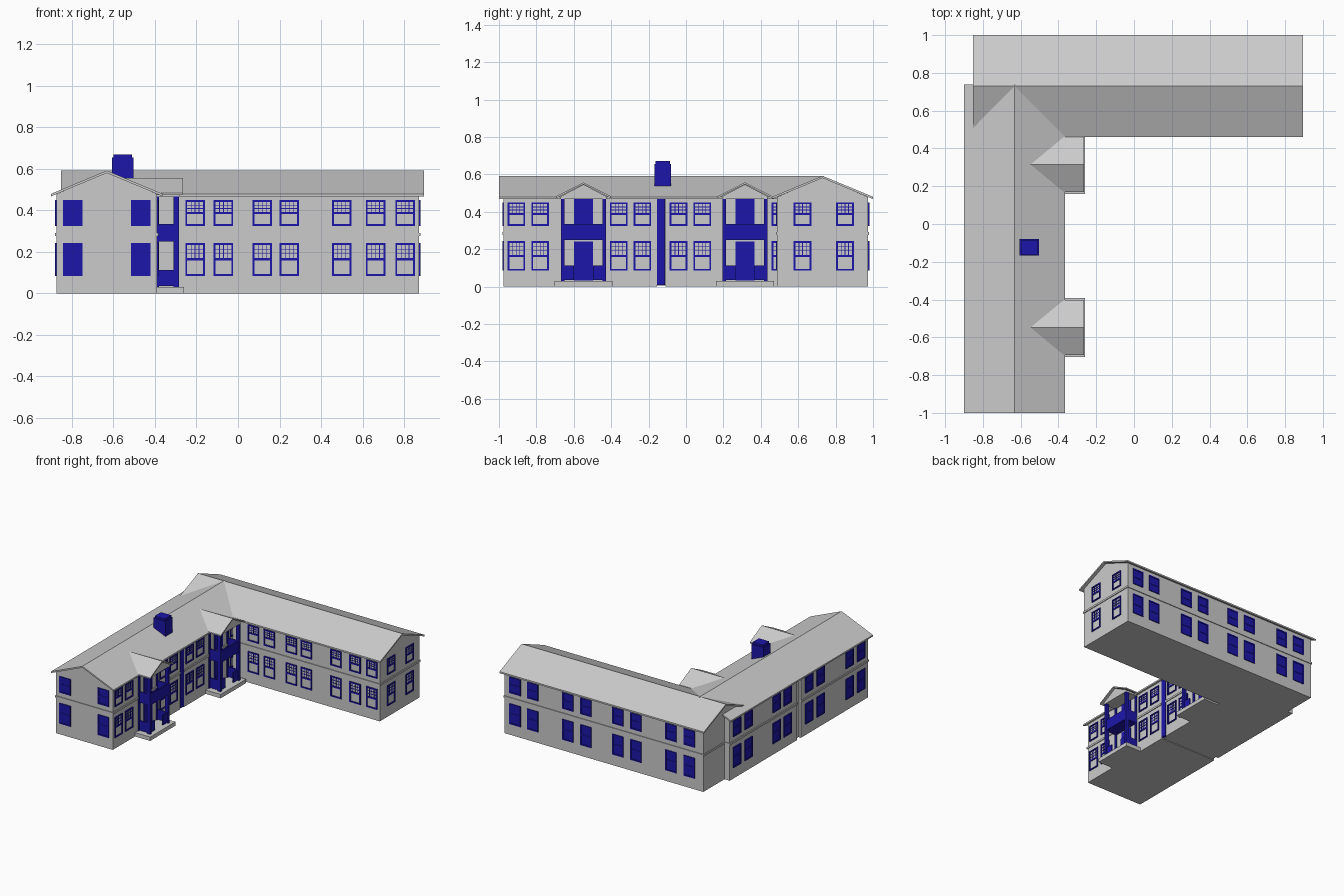
import bpy, bmesh

if "Cube" in bpy.data.objects:
    bpy.data.objects.remove(bpy.data.objects["Cube"])

blue = bpy.data.materials.new("deep_blue")
blue.diffuse_color = (0.012, 0.008, 0.4, 1)
blue.use_nodes = True
blue.node_tree.nodes["Principled BSDF"].inputs["Base Color"].default_value = blue.diffuse_color


def finish(name, bm, mat=None):
    bmesh.ops.recalc_face_normals(bm, faces=bm.faces)
    me = bpy.data.meshes.new(name)
    bm.to_mesh(me)
    bm.free()
    ob = bpy.data.objects.new(name, me)
    bpy.context.collection.objects.link(ob)
    if mat:
        me.materials.append(mat)
    return ob


def add_box(bm, x0, x1, y0, y1, z0, z1):
    vs = bmesh.ops.create_cube(bm, size=1)["verts"]
    for v in vs:
        v.co.x = x0 if v.co.x < 0 else x1
        v.co.y = y0 if v.co.y < 0 else y1
        v.co.z = z0 if v.co.z < 0 else z1


def boxes(name, dims, mat=None):
    bm = bmesh.new()
    for d in dims:
        add_box(bm, *d)
    return finish(name, bm, mat)


def prism(name, axis, profile, a0, a1):
    """Extrude a (u, z) profile along the x or y axis."""
    bm = bmesh.new()
    pt = (lambda u, z, a: (a, u, z)) if axis == "x" else (lambda u, z, a: (u, a, z))
    f = bm.faces.new([bm.verts.new(pt(u, z, a0)) for u, z in profile])
    ext = bmesh.ops.extrude_face_region(bm, geom=[f])["geom"]
    for v in ext:
        if isinstance(v, bmesh.types.BMVert):
            v.co[0 if axis == "x" else 1] = a1
    return finish(name, bm)


def gable_wall(name, axis, c, half, z0, top, ridge, a0, a1):
    return prism(name, axis, [(c - half, z0), (c + half, z0), (c + half, top),
                              (c, ridge), (c - half, top)], a0, a1)


def roof(name, axis, c, half, eave, ridge, a0, a1, t=0.012):
    return prism(name, axis, [(c - half, eave), (c, ridge), (c + half, eave),
                              (c + half, eave - t), (c, ridge - t), (c - half, eave - t)], a0, a1)


def windows(name, axis, p, s, centres, solid=False):
    """Rows of sash windows on a wall at p facing s; both storeys."""
    bm = bmesh.new()

    def bar(u0, u1, z0, z1, d):
        a, b = sorted((p - s * 0.005, p + s * d))
        if axis == "x":
            add_box(bm, u0, u1, a, b, z0, z1)
        else:
            add_box(bm, a, b, u0, u1, z0, z1)

    for c in centres:
        for z0, z1 in ((0.085, 0.243), (0.325, 0.45)):
            l, r, w = c - 0.047, c + 0.047, 0.009
            m = (z0 + z1) / 2
            bar(l, l + w, z0, z1, 0.007)
            bar(r - w, r, z0, z1, 0.007)
            bar(l, r, z0, z0 + w, 0.007)
            bar(l, r, z1 - w, z1, 0.007)
            bar(l, r, m - 0.006, m + 0.006, 0.005)
            if solid:
                bar(l, r, z0, z1, 0.002)
                continue
            for i in (1, 2, 3):      # upper sash glazing bars
                u = l + w + (0.094 - 2 * w) * i / 4
                bar(u - 0.0016, u + 0.0016, m, z1, 0.003)
            for i in (1, 2):
                z = m + 0.006 + (z1 - w - m - 0.006) * i / 3
                bar(l, r, z - 0.0016, z + 0.0016, 0.003)
    return finish(name, bm, blue)


# Wing walls: the west wing is split by a narrow joint
WC, NC, H = -0.632, 0.73, 0.243
gable_wall("north_wing_walls", "x", NC, H, 0, 0.478, 0.582, -0.83, 0.873)
gable_wall("west_wing_south_walls", "y", WC, H, 0, 0.478, 0.582, -0.975, -0.155)
gable_wall("west_wing_north_walls", "y", WC, H, 0, 0.478, 0.582, -0.11, 0.715)
gable_wall("west_wing_joint_core", "y", WC, H - 0.015, 0.005, 0.478, 0.58, -0.157, -0.108)
boxes("joint_strip", [(-0.41, -0.386, -0.154, -0.111, 0.008, 0.478)], blue)

# Storey bands
e, b0, b1 = 0.006, 0.277, 0.291
boxes("storey_bands", [
    (-0.83 - e, 0.873 + e, NC - H - e, NC + H + e, b0, b1),
    (WC - H - e, WC + H + e, -0.975 - e, -0.155, b0, b1),
    (WC - H - e, WC + H + e, -0.11, 0.715 + e, b0, b1)])

# Main roofs
roof("north_wing_roof", "x", NC, 0.27, 0.48, 0.592, -0.853, 0.896)
roof("west_wing_roof", "y", WC, 0.268, 0.48, 0.592, -1.0, 0.738)

# Chimney with a narrower cap
boxes("chimney", [(-0.607, -0.503, -0.168, -0.08, 0.53, 0.655),
                  (-0.599, -0.511, -0.162, -0.086, 0.65, 0.67)], blue)

# Windows
windows("north_wing_court_windows", "x", NC - H, -1,
        [-0.207, -0.07, 0.117, 0.247, 0.50, 0.663, 0.805])
windows("north_wing_end_windows", "y", 0.873, 1, [0.623, 0.85])
windows("north_wing_back_windows", "x", NC + H, 1,
        [0.78, 0.63, 0.33, 0.175, -0.10, -0.255, -0.555, -0.71], True)
windows("west_wing_court_windows", "y", WC + H, 1,
        [-0.907, -0.78, -0.36, -0.233, -0.04, 0.087, 0.505])
windows("west_wing_outer_windows", "y", WC - H, -1,
        [0.63, 0.49, 0.147, 0.01, -0.255, -0.395, -0.745, -0.89], True)
windows("west_wing_front_windows", "x", -0.975, -1, [-0.796, -0.468], True)

# Two-storey porches
for tag, c in (("south", -0.548), ("north", 0.315)):
    boxes(tag + "_porch_base", [(-0.4, -0.26, c - 0.155, c + 0.155, 0, 0.03)])
    gable_wall(tag + "_porch_gable", "x", c, 0.122, 0.468, 0.482, 0.546, -0.53, -0.283)
    roof(tag + "_porch_roof", "x", c, 0.146, 0.483, 0.557, -0.55, -0.265, 0.01)
    posts, rails = [], []
    for s in (-1, 1):
        y0, y1 = sorted((c + s * 0.102, c + s * 0.12))
        posts.append((-0.311, -0.285, y0, y1, 0.03, 0.475))
        posts.append((-0.392, -0.38, y0, y1, 0.03, 0.475))
        # side rails, then the front rails beside the entrance
        y0, y1 = sorted((c + s * 0.107, c + s * 0.115))
        rails.append((-0.39, -0.295, y0, y1, 0.035, 0.112))
        rails.append((-0.39, -0.288, y0, y1, 0.25, 0.335))
        y0, y1 = sorted((c + s * 0.05, c + s * 0.115))
        rails.append((-0.301, -0.293, y0, y1, 0.035, 0.112))
    rails.append((-0.298, -0.288, c - 0.115, c + 0.115, 0.25, 0.335))
    boxes(tag + "_porch_posts", posts, blue)
    boxes(tag + "_porch_rails", rails, blue)
    boxes(tag + "_balcony_floor", [(-0.39, -0.29, c - 0.115, c + 0.115, 0.25, 0.266)], blue)
    boxes(tag + "_porch_doors", [(-0.392, -0.384, c - 0.05, c + 0.05, 0.032, 0.24),
                                 (-0.392, -0.384, c - 0.05, c + 0.05, 0.266, 0.468)], blue)
